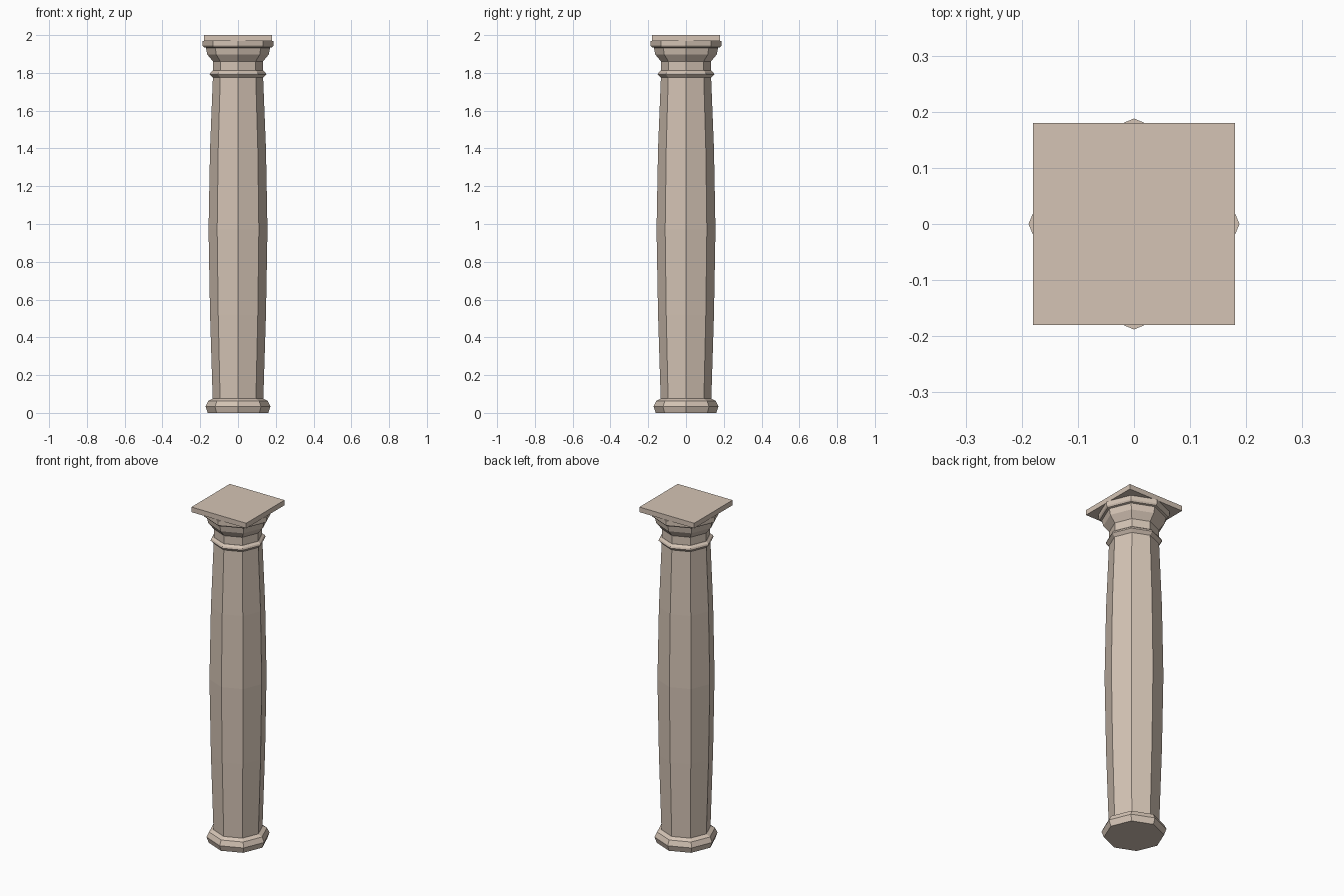
import bpy, bmesh
from math import cos, sin, tau

if "Cube" in bpy.data.objects:
    bpy.data.objects.remove(bpy.data.objects["Cube"])

SIDES = 8

stone = bpy.data.materials.new("stone")
stone.diffuse_color = (0.66, 0.55, 0.46, 1)
stone.use_nodes = True
stone.node_tree.nodes["Principled BSDF"].inputs["Base Color"].default_value = stone.diffuse_color


def finish(name, bm):
    bmesh.ops.recalc_face_normals(bm, faces=bm.faces)
    mesh = bpy.data.meshes.new(name)
    bm.to_mesh(mesh)
    bm.free()
    mesh.materials.append(stone)
    obj = bpy.data.objects.new(name, mesh)
    bpy.context.collection.objects.link(obj)
    return obj


def turned(name, profile):
    """Eight-sided closed solid from (radius, height) pairs, bottom to top."""
    bm = bmesh.new()
    rings = [[bm.verts.new((r * cos(tau * i / SIDES), r * sin(tau * i / SIDES), z))
              for i in range(SIDES)] for r, z in profile]
    for low, high in zip(rings, rings[1:]):
        for i in range(SIDES):
            j = (i + 1) % SIDES
            bm.faces.new((low[i], low[j], high[j], high[i]))
    bm.faces.new(rings[0])
    bm.faces.new(rings[-1])
    return finish(name, bm)


# Flared foot
turned("base", [(0.16, 0), (0.172, 0.034), (0.158, 0.063), (0.135, 0.075)])

# Shaft with swelling middle
turned("shaft", [(0.134, 0.075), (0.148, 0.52), (0.156, 0.97),
                 (0.148, 1.40), (0.133, 1.775)])

# Collar below the capital
turned("neck_ring", [(0.133, 1.775), (0.15, 1.792), (0.146, 1.802), (0.133, 1.812)])

# Neck, flaring bell and rim
turned("capital", [(0.132, 1.812), (0.132, 1.86), (0.163, 1.898), (0.17, 1.933),
                   (0.182, 1.936), (0.188, 1.945), (0.188, 1.97)])

# Square top slab
bm = bmesh.new()
bmesh.ops.create_cube(bm, size=1)
bmesh.ops.scale(bm, vec=(0.36, 0.36, 0.03), verts=bm.verts)
bmesh.ops.translate(bm, vec=(0, 0, 1.985), verts=bm.verts)
finish("top_slab", bm)
